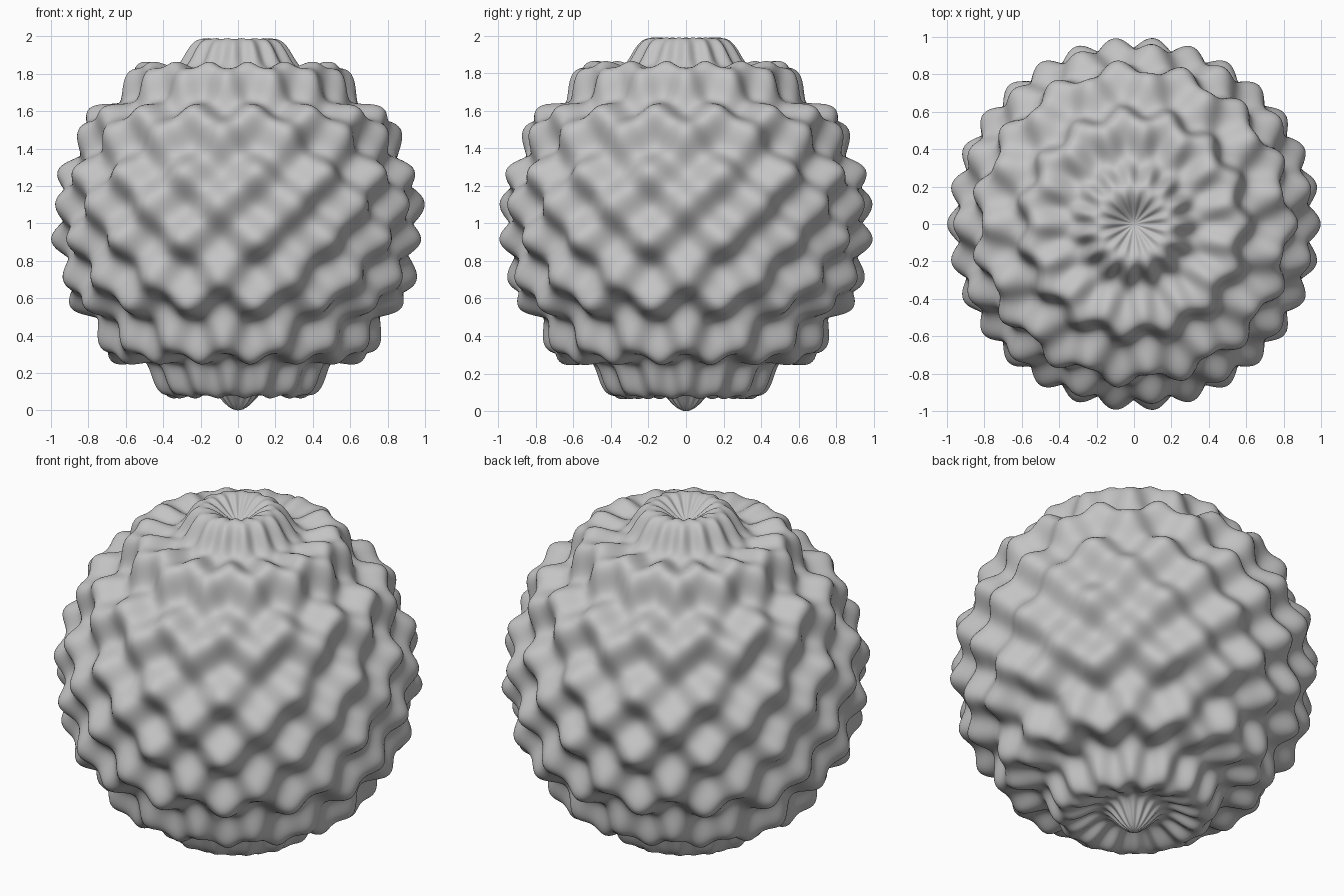
import bpy, bmesh, math
from mathutils import Vector

cube = bpy.data.objects.get("Cube")
if cube:
    bpy.data.objects.remove(cube, do_unlink=True)

POWER = 16       # how many times faster the second direction turns
BASE = 0.943     # mean radius
DEPTH = 0.056    # wave height
SHARPEN = 0.004  # extra height at crests and pits


def bumpy_radius(direction):
    """Crests rise where the direction and its multiplied-angle copy point apart."""
    polar = math.acos(max(-1.0, min(1.0, direction.z)))
    around = math.atan2(direction.y, direction.x)
    rings = math.cos(polar) * math.cos(POWER * polar)
    lobes = math.sin(polar) * math.sin(POWER * polar) * math.cos((POWER - 1) * around)
    wave = rings + lobes
    return BASE - DEPTH * wave + SHARPEN * wave * wave


# Clay grey for the whole body
grey = bpy.data.materials.new("clay_grey")
grey.use_nodes = True
colour = (0.55, 0.55, 0.55, 1.0)
grey.diffuse_color = colour
grey.node_tree.nodes["Principled BSDF"].inputs["Base Color"].default_value = colour

# Bumpy ball resting on the tip at its lower pole
bm = bmesh.new()
bmesh.ops.create_uvsphere(bm, u_segments=360, v_segments=220, radius=1.0)
rest_height = Vector((0, 0, bumpy_radius(Vector((0, 0, -1)))))
for v in bm.verts:
    direction = v.co.normalized()
    v.co = direction * bumpy_radius(direction) + rest_height
for f in bm.faces:
    f.smooth = True

mesh = bpy.data.meshes.new("bumpy_ball")
bm.to_mesh(mesh)
bm.free()
mesh.materials.append(grey)
ball = bpy.data.objects.new("bumpy_ball", mesh)
bpy.context.collection.objects.link(ball)
